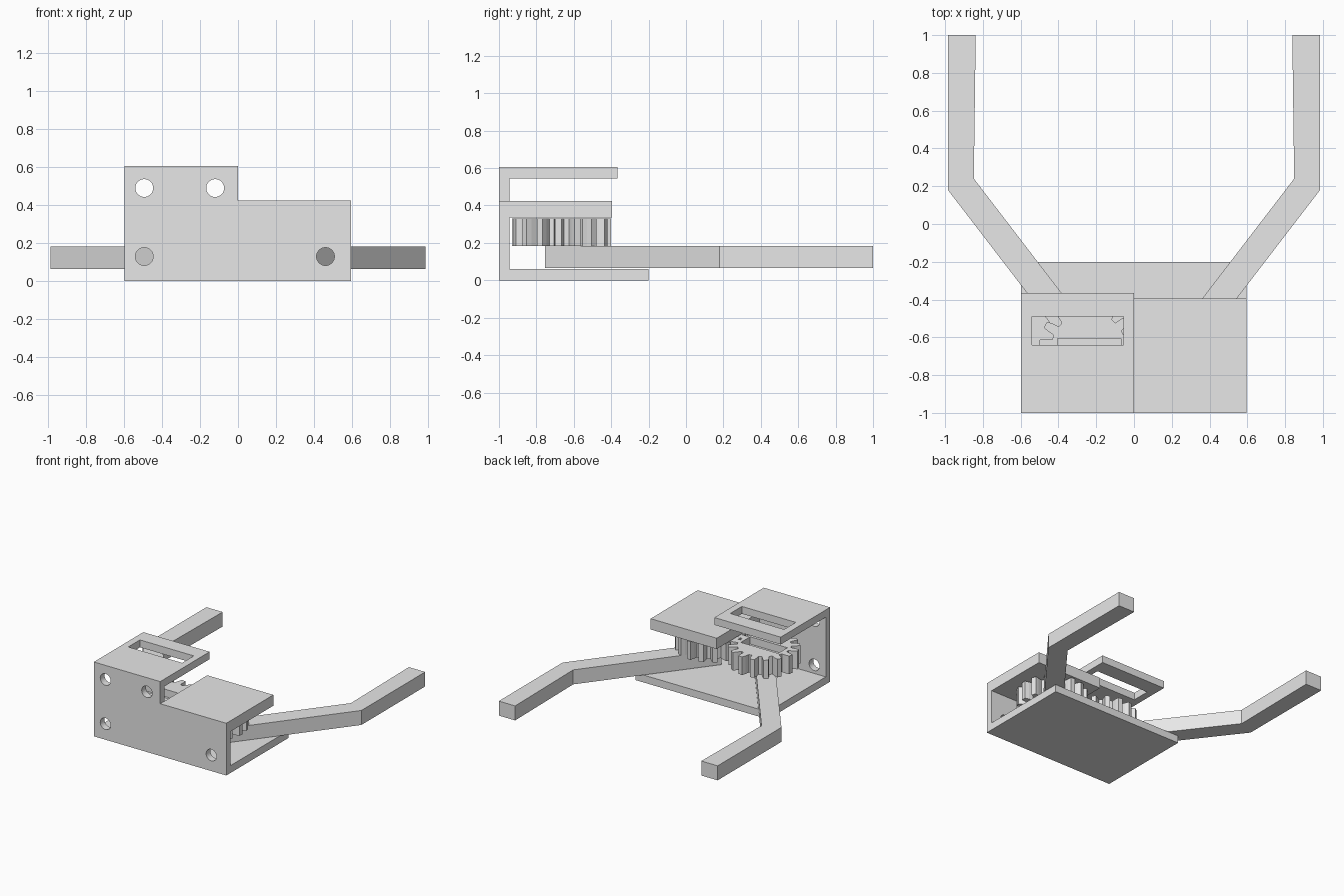
import bpy, bmesh, math
from mathutils import Vector

cube = bpy.data.objects.get("Cube")
if cube:
    bpy.data.objects.remove(cube, do_unlink=True)

# One plain material for everything
grey = bpy.data.materials.new("light_grey")
grey.use_nodes = True
grey.diffuse_color = (0.8, 0.8, 0.8, 1)
grey.node_tree.nodes["Principled BSDF"].inputs["Base Color"].default_value = (0.8, 0.8, 0.8, 1)


def prism(name, points, lo, hi, axis="z"):
    """Extrude a 2D outline: (x, y) along z, (y, z) along x or (x, z) along y."""
    place = {"z": lambda a, b, t: (a, b, t),
             "x": lambda a, b, t: (t, a, b),
             "y": lambda a, b, t: (a, t, b)}[axis]
    bm = bmesh.new()
    face = bm.faces.new([bm.verts.new(place(a, b, lo)) for a, b in points])
    new = bmesh.ops.extrude_face_region(bm, geom=[face])["geom"]
    offset = Vector(place(0, 0, hi - lo))
    bmesh.ops.translate(bm, vec=offset, verts=[g for g in new if isinstance(g, bmesh.types.BMVert)])
    bmesh.ops.recalc_face_normals(bm, faces=bm.faces)
    mesh = bpy.data.meshes.new(name)
    bm.to_mesh(mesh)
    bm.free()
    mesh.materials.append(grey)
    obj = bpy.data.objects.new(name, mesh)
    bpy.context.collection.objects.link(obj)
    return obj


def combine(obj, other, operation):
    """Apply a boolean and remove the second object."""
    other.hide_render = True
    mod = obj.modifiers.new("combine", "BOOLEAN")
    mod.operation, mod.object, mod.solver = operation, other, "EXACT"
    bpy.context.view_layer.objects.active = obj
    bpy.ops.object.modifier_apply(modifier=mod.name)
    bpy.data.objects.remove(other, do_unlink=True)


def rect(x0, y0, x1, y1):
    return [(x0, y0), (x1, y0), (x1, y1), (x0, y1)]


def circle(cx, cz, r, n=32):
    return [(cx + r * math.cos(math.tau * i / n), cz + r * math.sin(math.tau * i / n)) for i in range(n)]


def channel(top, thick, reach):
    """Side outline of a C-shaped channel with a long base."""
    return [(-1, 0), (-0.2, 0), (-0.2, 0.06), (-0.945, 0.06), (-0.945, top - thick),
            (reach, top - thick), (reach, top), (-1, top)]


# Frame: tall motor side and low gear side joined in one piece
frame = prism("frame", channel(0.605, 0.06, -0.365), -0.597, 0, "x")
combine(frame, prism("low_side", channel(0.425, 0.088, -0.395), 0, 0.595, "x"), "UNION")
bm = bmesh.new()
bm.from_mesh(frame.data)
bmesh.ops.remove_doubles(bm, verts=bm.verts, dist=0.0001)
bmesh.ops.dissolve_limit(bm, angle_limit=0.01, verts=bm.verts, edges=bm.edges)
bm.to_mesh(frame.data)
bm.free()

# Screw holes and motor slot
for x, z in [(-0.493, 0.49), (-0.12, 0.49), (-0.493, 0.13), (0.46, 0.13)]:
    combine(frame, prism("hole_cutter", circle(x, z, 0.047), -1.1, -0.9, "y"), "DIFFERENCE")
combine(frame, prism("slot_cutter", rect(-0.54, -0.64, -0.055, -0.49), 0.5, 0.7), "DIFFERENCE")

# Meshing gears
TEETH, GEAR_X, GEAR_Y = 16, 0.24, -0.665
TOOTH = [(-0.34, 0.2), (-0.26, 0.235), (-0.17, 0.265), (0.17, 0.265), (0.26, 0.235), (0.34, 0.2)]


def gear(name, cx, phase):
    pitch = math.tau / TEETH
    points = []
    for i in range(TEETH):
        for offset, r in TOOTH:
            a = math.radians(phase) + (i + offset) * pitch
            points.append((cx + r * math.cos(a), GEAR_Y + r * math.sin(a)))
    return prism(name, points, 0.183, 0.33)


drive_gear = gear("drive_gear", -GEAR_X, -7.5)
gear("driven_gear", GEAR_X, 198.75)

# Recess for the motor horn
combine(drive_gear, prism("horn_cutter", rect(-0.405, -0.725, -0.07, -0.605), 0.27, 0.4), "DIFFERENCE")

# Gripper arms, mirrored
ARM = [(0.267, -0.755), (0.985, 0.18), (0.985, 1), (0.838, 1), (0.848, 0.24), (0.15, -0.67)]
for side, sign in [("left", 1), ("right", -1)]:
    prism(side + "_arm", [(sign * x, y) for x, y in ARM], 0.065, 0.183)
